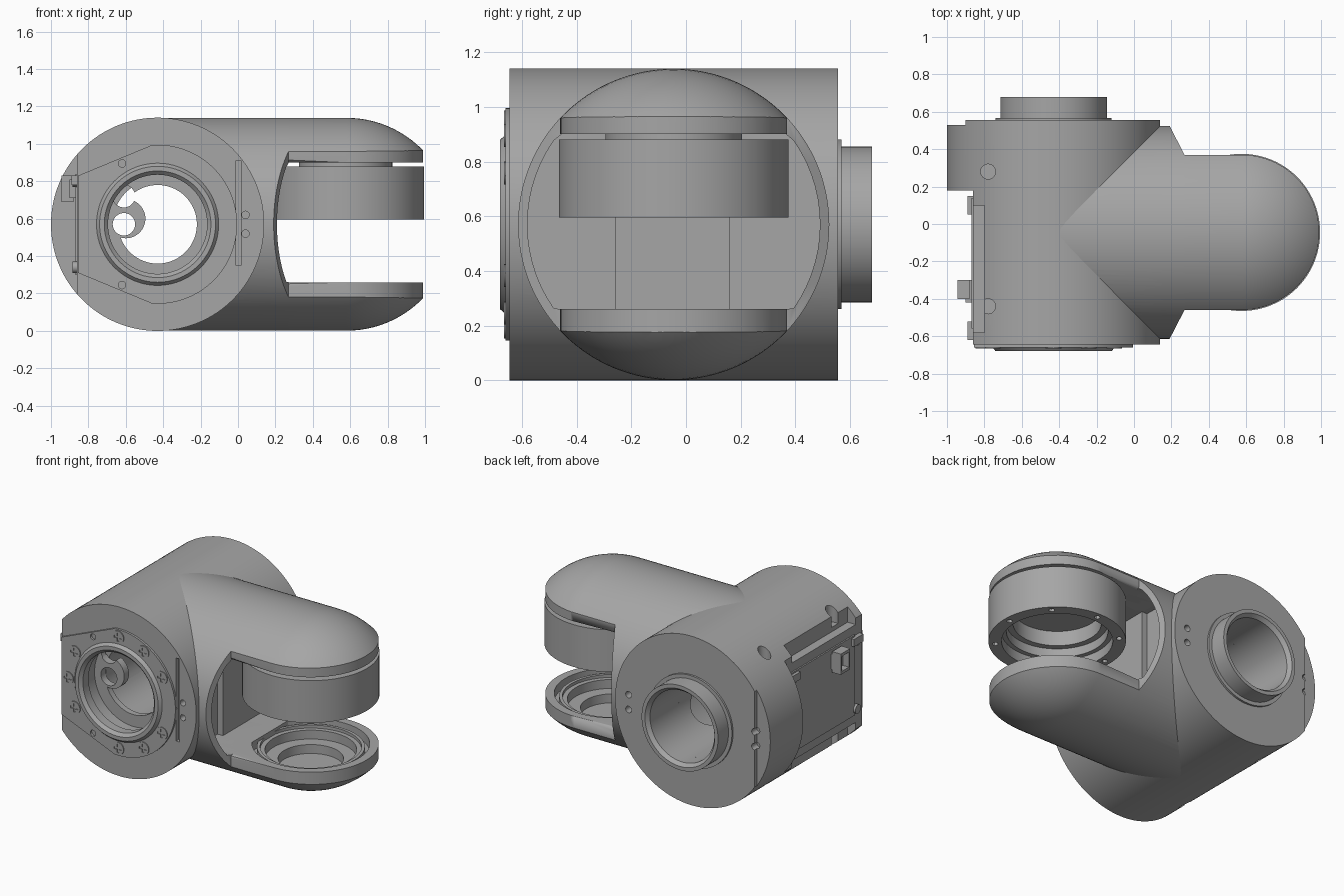
import bpy, bmesh
from math import sin, cos, pi, radians

cube = bpy.data.objects.get("Cube")
if cube:
    bpy.data.objects.remove(cube)

def material(name, v):
    m = bpy.data.materials.new(name)
    m.use_nodes = True
    m.diffuse_color = (v, v, v, 1)
    m.node_tree.nodes["Principled BSDF"].inputs["Base Color"].default_value = (v, v, v, 1)
    return m

GREY = material("machined grey", 0.38)
AX, AZ = -0.43, 0.57          # main barrel axis
HX, HY = 0.575, -0.045        # fork hinge axis
R, FORK = 0.57, 0.415
BARREL, HINGE, ARM = (AX, 0, AZ), (HX, HY, 0), (0, HY, AZ)
ORDER = {"X": lambda u, v, h: (h, u, v),
         "Y": lambda u, v, h: (u, h, v),
         "Z": lambda u, v, h: (u, v, h)}

def finish(name, bm):
    bmesh.ops.recalc_face_normals(bm, faces=bm.faces)
    me = bpy.data.meshes.new(name)
    bm.to_mesh(me)
    bm.free()
    me.materials.append(GREY)
    ob = bpy.data.objects.new(name, me)
    bpy.context.collection.objects.link(ob)
    return ob

def lathe(name, profile, axis, origin, n=96):
    """Closed (radius, height) profile turned about an axis."""
    bm = bmesh.new()
    rings = []
    for r, h in profile:
        angles = [2 * pi * i / n for i in range(n if r > 0 else 1)]
        rings.append([bm.verts.new([o + c for o, c in zip(
            origin, ORDER[axis](r * cos(a), r * sin(a), h))]) for a in angles])
    for a, b in zip(rings, rings[1:] + rings[:1]):
        for i in range(n):
            j = (i + 1) % n
            quad = [a[i % len(a)], a[j % len(a)], b[j % len(b)], b[i % len(b)]]
            face = list(dict.fromkeys(quad))
            if len(face) > 2:
                bm.faces.new(face)
    return finish(name, bm)

def cyl(name, r, lo, hi, axis, origin, n=32):
    return lathe(name, [(0, lo), (r, lo), (r, hi), (0, hi)], axis, origin, n)

def prism(name, pts, axis, lo, hi, bevel_at=None, bevel=0.035):
    bm = bmesh.new()
    a, b = [[bm.verts.new(ORDER[axis](u, v, h)) for u, v in pts] for h in (lo, hi)]
    ends = {lo: bm.faces.new(a), hi: bm.faces.new(b)}
    for i in range(len(pts)):
        j = (i + 1) % len(pts)
        bm.faces.new([a[i], a[j], b[j], b[i]])
    if bevel_at is not None:
        bmesh.ops.bevel(bm, geom=list(ends[bevel_at].edges), offset=bevel,
                        segments=5, profile=0.5, affect="EDGES")
    return finish(name, bm)

def box(name, x, y, z):
    return prism(name, [(x[0], y[0]), (x[1], y[0]), (x[1], y[1]), (x[0], y[1])], "Z", *z)

def combine(ob, others, op="DIFFERENCE", keep=False):
    for other in others:
        mod = ob.modifiers.new("bool", "BOOLEAN")
        mod.operation, mod.solver, mod.object = op, "EXACT", other
        bpy.context.view_layer.objects.active = ob
        bpy.ops.object.modifier_apply(modifier=mod.name)
        if not keep:
            bpy.data.objects.remove(other)
    return ob

def arc(r, a0, a1, n, cx=0, cy=0):
    steps = [radians(a0 + (a1 - a0) * i / n) for i in range(n + 1)]
    return [(cx + r * cos(a), cy + r * sin(a)) for a in steps]

# Main barrel with stepped through-bore
barrel = lathe("barrel_housing", [(R, -.645), (R, .555), (.24, .555), (.24, .35), (.4, .35),
               (.4, -.45), (.29, -.45), (.29, -.645)], "Y", BARREL, 128)

# Hollow between the fork arms
ring = [(HY + u, AZ + max(-.31, min(.33, v))) for u, v in arc(.535, 0, 355, 71)]
cavity = prism("cavity_cutter", ring, "X", .03, 1.3)
combine(barrel, [cavity], keep=True)

# Electronics flat, rear ledge, screw wells and front slit
cuts = [box("flat_cut", (-1.1, -.86), (-.7, .18), (-.1, 1.3)),
        box("ledge_cut", (-1.1, -.9), (.53, .6), (-.1, 1.3)),
        box("slit_cut", (-.01, .015), (-.7, -.62), (.35, .91))]
for y in (.28, -.44):
    cuts.append(cyl("well", .04, .93, 1.3, "Z", (-.78, y, 0)))
    cuts.append(cyl("well", .04, -.1, .21, "Z", (-.78, y, 0)))
for x, z in ((.04, .52), (.04, .62), (-.9, .52), (-.9, .62)):
    cuts.append(cyl("rear_hole", .022, .5, .6, "Y", (x, 0, z), 16))
    if x > 0:
        cuts.append(cyl("front_hole", .02, -.7, -.6, "Y", (x, 0, z), 16))
for s in (-1, 1):   # stepped notches beside the electronics flat
    z = sorted((AZ + s * .33, AZ + s * .48))
    cuts.append(box("notch", (-1, -.8), (-.58, .1), z))
combine(barrel, cuts)

# Rounded arm envelope, shared by the skirt and both fork arms
env_profile = [(0, AX), (R - .001, AX)] + [(r, h) for h, r in
               arc(R - .001, 90, 0, 24, HX + .005, 0)]
env_profile[-1] = (0, env_profile[-1][1])
envelope = lathe("arm_envelope", env_profile, "X", ARM, 128)

skirt = prism("arm_skirt", [(AX, HY - .7), (.15, HY - .7), (.19, HY - .57), (.27, HY - FORK),
              (.27, HY + FORK), (.19, HY + .57), (.15, HY + .7), (AX, HY + .7)], "Z", -.2, 1.4)
combine(skirt, [envelope], "INTERSECT", keep=True)
combine(skirt, [cyl("barrel_clearance", .54, -1, 1, "Y", BARREL, 128), cavity])

stadium = [(.03, HY - FORK)] + arc(FORK, -90, 90, 48, HX, HY) + [(.03, HY + FORK)]
upper = prism("upper_fork_arm", stadium, "Z", .9, 1.4, bevel_at=.9)
lower = prism("lower_fork_arm", stadium, "Z", -.2, .26, bevel_at=.26)
combine(upper, [envelope], "INTERSECT", keep=True)
combine(lower, [envelope], "INTERSECT")
# Stepped bearing seat in the lower arm
combine(lower, [lathe("seat_cut", [(0, .1), (.2, .1), (.2, .16), (.28, .16), (.28, .22),
                (.31, .22), (.31, .24), (.33, .24), (.33, .2), (.36, .2), (.36, .3), (0, .3)],
                "Z", HINGE)])

# Rear panel inside the hollow
box("inner_panel", (0.0, .07), (-.26, .16), (.25, .9))

# Hinge drive drum with open underside
drum = lathe("drive_drum", [(.42, .595), (.42, .88), (0, .88), (0, .82), (.27, .82), (.27, .72),
             (.31, .72), (.31, .66), (.34, .66), (.34, .595)], "Z", HINGE)
combine(drum, [cyl("rim_hole", .018, .5, .63, "Z",
        (HX + .38 * cos(k * pi / 4), HY + .38 * sin(k * pi / 4), 0), 12) for k in range(8)])
cyl("drum_collar", .25, .87, .91, "Z", HINGE, 64)

# Rear output boss and flange
lathe("rear_boss", [(.24, .5), (.24, .655), (.26, .68), (.285, .68), (.285, .568),
      (.31, .568), (.31, .5)], "Y", BARREL)

# Front cover plate
plate = prism("front_cover", [(-.855, .31)] + arc(.425, -94, 94, 60, AX, AZ) + [(-.855, .83)],
              "Y", -.66, -.64)
holes = [cyl("bore_cut", .3, -.8, -.5, "Y", BARREL, 96)]
for dz in (-.325, .325):
    holes.append(cyl("pin_cut", .02, -.8, -.5, "Y", (-.62, 0, AZ + dz), 16))
combine(plate, holes)
lathe("front_bezel", [(.335, -.65), (.31, -.68), (.285, -.68), (.265, -.66), (.265, -.6),
      (.335, -.6)], "Y", BARREL)

# Cross-head screws round the cover
for deg in (30, 60, 90, 150, 180, 210, 270, 300, 330):
    x, z = AX + .375 * cos(radians(deg)), AZ + .375 * sin(radians(deg))
    screw = cyl("cover_screw", .042, -.666, -.65, "Y", (x, 0, z), 24)
    combine(screw, [box("slot", (x - a, x + a), (-.7, -.66), (z - b, z + b))
                    for a, b in ((.028, .007), (.007, .028))])

# Inner diaphragm with cable lobe
web = lathe("inner_diaphragm", [(.3, -.5), (.3, -.46), (.21, -.46), (.21, -.5)], "Y", BARREL)
combine(web, [cyl("lobe", .105, -.505, -.455, "Y", (-.6, 0, .6), 48)], "UNION")
combine(web, [cyl("cable_cut", .06, -.6, -.4, "Y", (-.61, 0, z)) for z in (.57, .72)])

# Inner sleeve with three windows
sleeve = lathe("inner_sleeve", [(.28, -.45), (.28, .35), (.24, .35), (.24, -.45)], "Y", BARREL)
for deg in (90, 210, 330):
    d = radians(deg)
    window = cyl("window_cut", .13, .1, .35, "X", (0, 0, 0), 24)
    window.rotation_euler = (0, -d, 0)
    window.location = (AX, .12, AZ)
    bpy.context.view_layer.update()
    combine(sleeve, [window])

# Electronics board, connector and clips
box("circuit_board", (-.87, -.855), (-.56, .14), (.3, .84))
connector = box("connector", (-.945, -.88), (-.4, -.3), (.69, .83))
combine(connector, [box("socket", (-1, -.9), (-.385, -.315), (.71, .81))])
box("connector_foot", (-.9, -.86), (-.42, -.3), (.71, .81))
for y in (-.57, .1):
    for z in (.34, .8):
        cyl("board_screw", .03, -.885, -.86, "X", (0, y, z), 20)
    box("board_clip", (-.89, -.86), (y - .05, y + .05), (.78, .83))

# Smooth shading with sharp edges kept
bpy.ops.object.select_all(action="DESELECT")
for ob in bpy.context.scene.objects:
    if ob.type == "MESH":
        ob.select_set(True)
        bpy.context.view_layer.objects.active = ob
bpy.ops.object.shade_smooth_by_angle(angle=radians(30))
